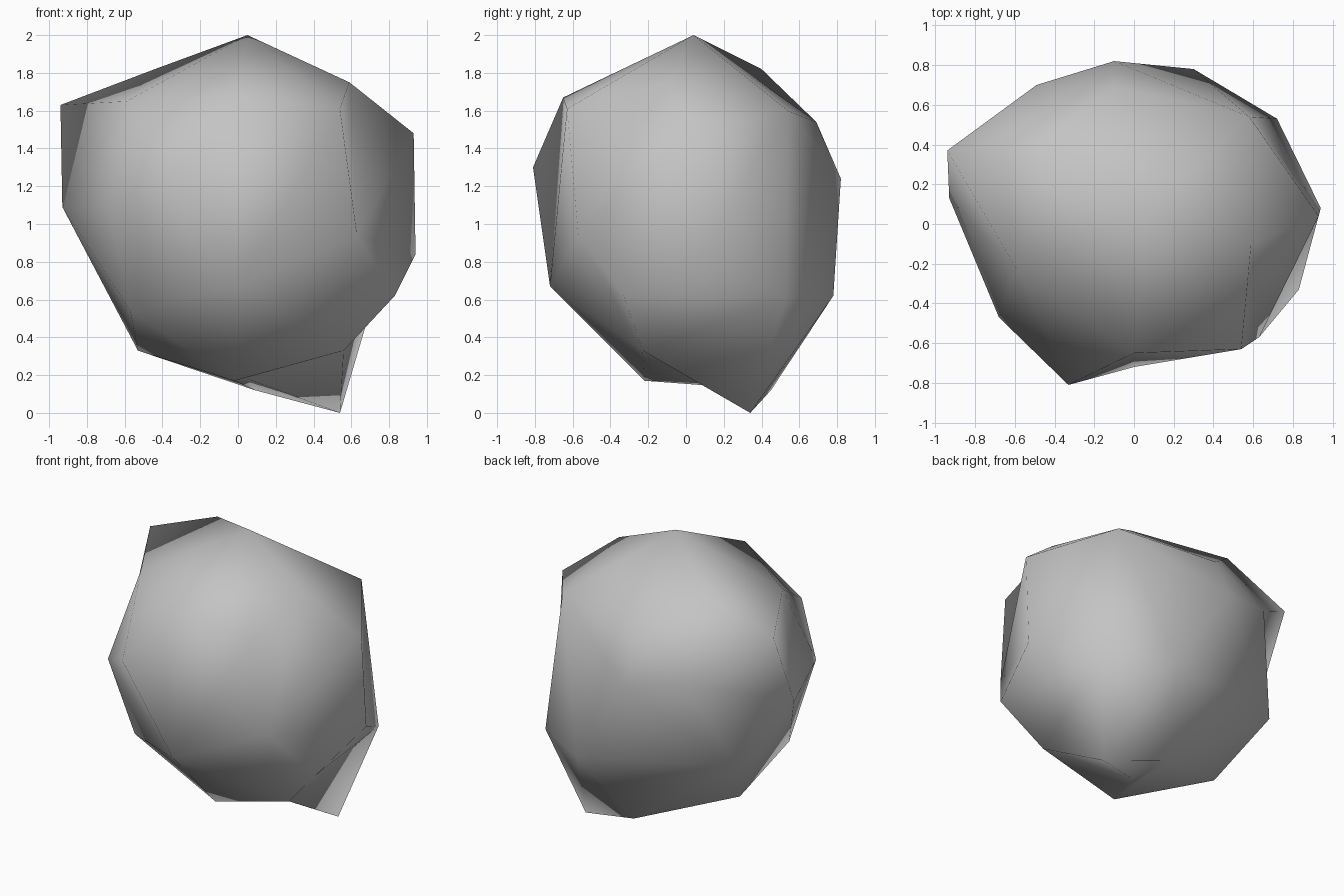
import bpy
import bmesh
from mathutils import Vector

# Remove the default cube only
default_cube = bpy.data.objects.get("Cube")
if default_cube:
    bpy.data.objects.remove(default_cube, do_unlink=True)

# Corner points of the boulder, keyed by letter and grouped by region
crown = {
    "T": (.05, .04, 2), "U": (0, -.65, 1.67), "V": (.54, -.63, 1.61),
    "W": (.59, -.1, 1.75), "E": (.58, .54, 1.6), "H": (-.1, .69, 1.54),
    "I": (-.44, .4, 1.82), "P": (-.94, .37, 1.63), "Q": (-.59, -.23, 1.65),
}
girdle = {
    "S": (-.33, -.81, 1.3), "A": (.93, .04, 1.48), "B": (.94, .08, .84),
    "X": (.63, -.57, .94), "F": (-.1, .82, 1.24), "M": (-.93, .13, 1.09),
    "R": (-.68, -.47, 1.09), "Z": (-.49, .7, 1.32),
}
lower_flank = {
    "C": (.83, -.33, .62), "D": (.72, .53, .61), "G": (.3, .78, .62),
    "J": (0, -.72, .67), "L": (-.57, -.33, .54), "O": (-.72, .48, .71),
}
underside = {
    "Y": (.56, -.23, .33), "N": (-.02, -.22, .17), "K": (-.53, .16, .33),
    "a": (.05, .04, .18), "b": (.09, .45, .12), "c": (.54, .34, 0),
}

# Chains of corners that must be joined by ridges or valleys
ridges = [
    "SUVWXVJUT", "SJXYacYDcbaN", "bNY", "YCDBCXBAX",
    "PQTIP", "PMZPM", "FZOM", "THFEHZ", "AEBW"[:3], "TE",
]

CENTRE = Vector((0, 0, 1))
ROUNDING = 0.12


def arcs_cross(p, q, r, s):
    """True if the arcs p-q and r-s, seen from the centre, cross."""
    first, second = p.cross(q), r.cross(s)
    return (first.dot(r) * first.dot(s) < 0
            and second.dot(p) * second.dot(q) < 0
            and (p + q).dot(r + s) > 0)


def opposite_corners(edge):
    """The two corners facing an edge across its triangles."""
    return [v for f in edge.link_faces for v in f.verts if v not in edge.verts]


def join_corners(bm, start, end):
    """Swing the edges that lie across start-end until it is an edge."""
    for _ in range(40):
        across = [e for e in bm.edges
                  if start not in e.verts and end not in e.verts
                  and arcs_cross(start.co, end.co, *(v.co for v in e.verts))]
        if not across:
            return
        # Prefer a swing that no longer lies across the wanted ridge
        best = None
        for edge in across:
            one, two = opposite_corners(edge)
            if not arcs_cross(one.co, two.co, *(v.co for v in edge.verts)):
                continue
            clears = (start in (one, two) or end in (one, two)
                      or not arcs_cross(start.co, end.co, one.co, two.co))
            if best is None or clears:
                best = edge
        if best is None:
            return
        bmesh.utils.edge_rotate(best, True)


def skin_points(points):
    """Wrap a closed skin of triangles round the points, as an eased ball."""
    bm = bmesh.new()
    corner = {}
    for key, point in points.items():
        offset = Vector(point) - CENTRE
        corner[key] = bm.verts.new(offset.normalized() * offset.length ** ROUNDING)
    bmesh.ops.convex_hull(bm, input=list(bm.verts), use_existing_faces=False)
    for chain in ridges:
        for start, end in zip(chain, chain[1:]):
            join_corners(bm, corner[start], corner[end])
    # Move every corner out to its true place
    for key, point in points.items():
        corner[key].co = point
    bmesh.ops.recalc_face_normals(bm, faces=list(bm.faces))
    return bm


# Boulder body, softly shaded over broad facets
boulder_mesh = bpy.data.meshes.new("boulder")
bm = skin_points({**crown, **girdle, **lower_flank, **underside})
for face in bm.faces:
    face.smooth = True
bm.to_mesh(boulder_mesh)
bm.free()

# Stone
stone = bpy.data.materials.new("stone_grey")
stone.use_nodes = True
stone.diffuse_color = (.55, .55, .55, 1)
shader = stone.node_tree.nodes["Principled BSDF"]
shader.inputs["Base Color"].default_value = stone.diffuse_color
shader.inputs["Roughness"].default_value = 0.9
boulder_mesh.materials.append(stone)

boulder = bpy.data.objects.new("boulder", boulder_mesh)
bpy.context.collection.objects.link(boulder)
